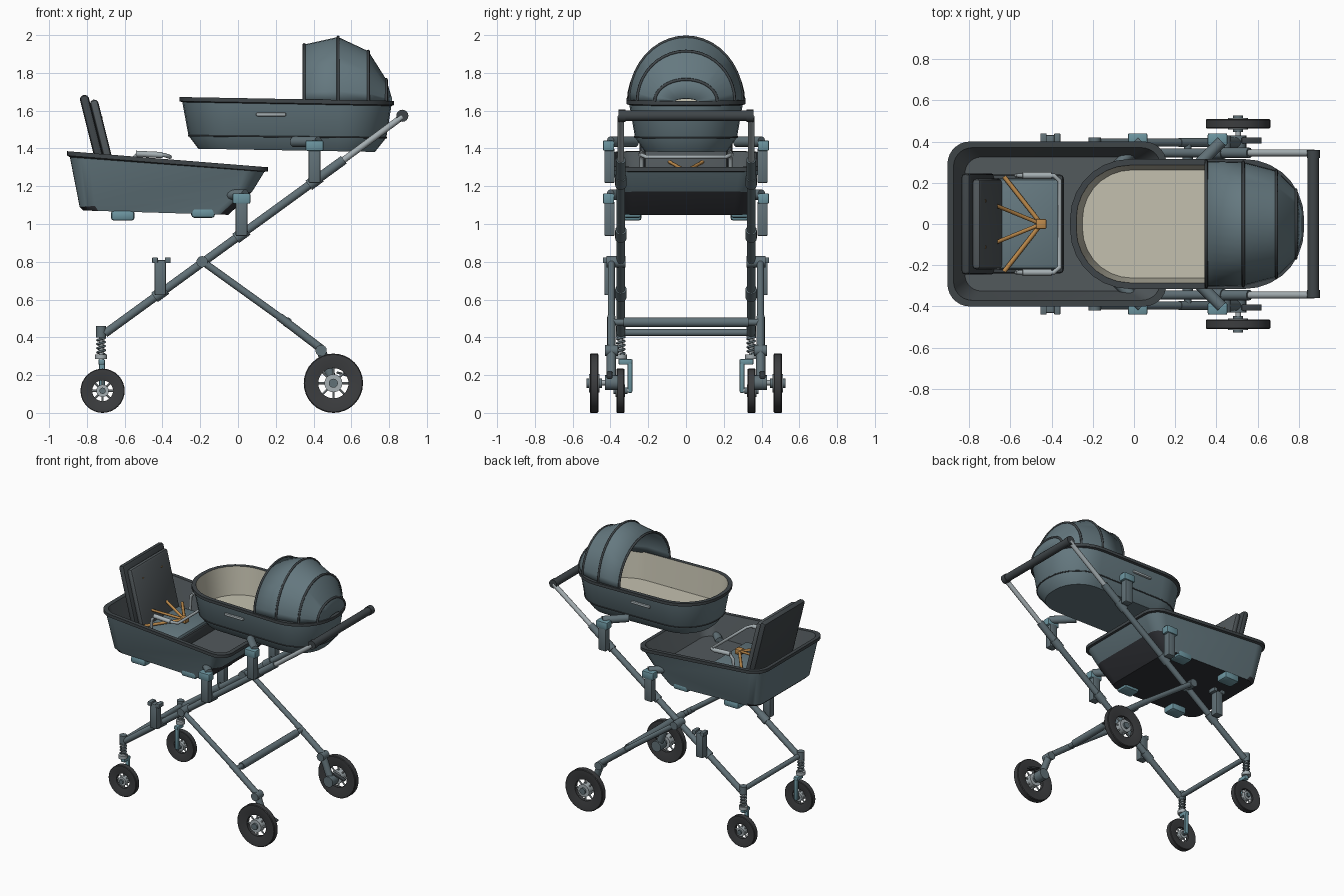
import bpy, bmesh
from math import sin, cos, pi, radians
from mathutils import Vector, Matrix

cube = bpy.data.objects.get("Cube")
if cube:
    bpy.data.objects.remove(cube, do_unlink=True)


def material(name, r, g, b):
    m = bpy.data.materials.new(name)
    m.use_nodes = True
    m.diffuse_color = (r, g, b, 1)
    m.node_tree.nodes["Principled BSDF"].inputs["Base Color"].default_value = (r, g, b, 1)
    return m


FABRIC = material("slate blue fabric", .13, .19, .215)
FRAME = material("frame grey", .12, .165, .185)
TRIM = material("dark trim", .05, .06, .066)
INNER = material("inner grey", .085, .1, .108)
UNDER = material("underside charcoal", .03, .032, .038)
RUBBER = material("rubber", .045, .047, .05)
SILVER = material("silver", .38, .43, .45)
CREAM = material("cream lining", .55, .53, .43)
TEAL = material("teal plastic", .15, .3, .35)
ORANGE = material("orange strap", .5, .25, .07)


def finish(name, bm, mats, smooth=30):
    bmesh.ops.recalc_face_normals(bm, faces=bm.faces[:])
    me = bpy.data.meshes.new(name)
    bm.to_mesh(me)
    bm.free()
    for m in mats:
        me.materials.append(m)
    ob = bpy.data.objects.new(name, me)
    bpy.context.collection.objects.link(ob)
    if smooth:
        bpy.ops.object.select_all(action='DESELECT')
        ob.select_set(True)
        bpy.context.view_layer.objects.active = ob
        bpy.ops.object.shade_smooth_by_angle(angle=radians(smooth))
    return ob


def loft(name, rings, mats, bands=None, caps=True, loop=False, wrap=True, smooth=30):
    """Skin a list of rings; bands gives the material slot of each band."""
    bm = bmesh.new()
    rows = [[bm.verts.new(p) for p in r] for r in rings]
    n = len(rows[0])
    for i in range(len(rows) - (0 if loop else 1)):
        a, b = rows[i], rows[(i + 1) % len(rows)]
        for j in range(n if wrap else n - 1):
            k = (j + 1) % n
            bm.faces.new((a[j], a[k], b[k], b[j])).material_index = bands[i] if bands else 0
    if caps:
        bm.faces.new(rows[0]).material_index = bands[0] if bands else 0
        bm.faces.new(rows[-1]).material_index = bands[-1] if bands else 0
    return finish(name, bm, mats, smooth)


def plan(x0, x1, hy, r, z, slope=0, steps=7):
    """Rounded rectangle at height z, tilted along x."""
    cx, hx, pts = (x0 + x1) / 2, (x1 - x0) / 2, []
    for q, (sx, sy) in enumerate([(1, 1), (-1, 1), (-1, -1), (1, -1)]):
        for i in range(steps + 1):
            a = (q + i / steps) * pi / 2
            x = sx * (hx - r) + r * cos(a)
            pts.append((cx + x, sy * (hy - r) + r * sin(a), z + slope * x))
    return pts


def box(name, center, size, mat, bevel=.008, tilt=0):
    bm = bmesh.new()
    bmesh.ops.create_cube(bm, size=1, matrix=Matrix.Translation(center)
                          @ Matrix.Rotation(tilt, 4, 'Y') @ Matrix.Diagonal((*size, 1)))
    if bevel:
        bmesh.ops.bevel(bm, geom=bm.edges[:], offset=bevel, segments=2, affect='EDGES', profile=.5)
    return finish(name, bm, [mat])


def rod(name, a, b, r, mat, r2=None, sides=16):
    a, b = Vector(a), Vector(b)
    bm = bmesh.new()
    d = b - a
    bmesh.ops.create_cone(bm, cap_ends=True, segments=sides, radius1=r, radius2=r2 or r, depth=d.length,
                          matrix=Matrix.Translation((a + b) / 2) @ d.to_track_quat('Z', 'Y').to_matrix().to_4x4())
    return finish(name, bm, [mat])


def wire(name, pts, r, mat, cyclic=False):
    cu = bpy.data.curves.new(name, 'CURVE')
    cu.dimensions = '3D'
    cu.bevel_depth, cu.bevel_resolution, cu.use_fill_caps = r, 2, True
    sp = cu.splines.new('POLY')
    sp.points.add(len(pts) - 1)
    for p, co in zip(sp.points, pts):
        p.co = (*co, 1)
    sp.use_cyclic_u = cyclic
    cu.materials.append(mat)
    ob = bpy.data.objects.new(name, cu)
    bpy.context.collection.objects.link(ob)


# Bassinet: outer shell, rolled rim, cream lining
loft("bassinet", [plan(-.21, .725, .22, .2, 1.39, -.018), plan(-.262, .785, .27, .25, 1.462, -.01),
                  plan(-.295, .812, .3, .28, 1.635, -.018), plan(-.31, .825, .315, .29, 1.64, -.018),
                  plan(-.31, .825, .315, .29, 1.662, -.018), plan(-.28, .795, .285, .26, 1.662, -.018),
                  plan(-.25, .77, .262, .24, 1.46, -.01)],
     [FABRIC, TRIM, CREAM], [0, 0, 1, 1, 1, 2])
wire("bassinet_seam", plan(-.262, .785, .27, .25, 1.462, -.01), .004, TRIM, True)

# Hood: arches lofted along x, with piping on each rib
def arch(x, hw, h, n=20):
    return [(x, hw * cos(pi * i / n), 1.65 + h * sin(pi * i / n)) for i in range(n + 1)]

ribs = [arch(.35, .305, .3), arch(.53, .3, .34), arch(.69, .258, .265), arch(.785, .165, .115)]
hood = loft("hood", ribs + [arch(.815, .06, .015)], [FABRIC], caps=False, wrap=False, smooth=20)
mod = hood.modifiers.new("thickness", 'SOLIDIFY')
mod.thickness = .01
for i, r in enumerate(ribs):
    wire("hood_piping_%d" % i, r, .008, TRIM)

# Seat tub: sloped front underside, dark floor and rim
tub = loft("seat_tub", [plan(-.82, -.05, .33, .08, 1.06, -.03), plan(-.838, .075, .345, .08, 1.13, .09),
                        plan(-.89, .14, .385, .1, 1.315, -.075), plan(-.905, .158, .4, .11, 1.32, -.08),
                        plan(-.905, .158, .4, .11, 1.343, -.08), plan(-.875, .128, .37, .09, 1.343, -.08),
                        plan(-.82, .05, .325, .08, 1.15, 0)],
           [FABRIC, TRIM, INNER, UNDER], [0, 0, 1, 1, 1, 2])
for p in tub.data.polygons:
    if p.normal.z < -.5 and p.center.z < 1.2:
        p.material_index = 3

# Seat with reclined back panels
box("seat_base", (-.53, 0, 1.185), (.38, .48, .09), TRIM, .02)
box("seat_cushion", (-.52, 0, 1.225), (.33, .44, .05), FABRIC, .02)
box("backrest_shell", (-.755, 0, 1.43), (.048, .49, .52), TRIM, .02, -.245)
box("backrest_cushion", (-.708, 0, 1.425), (.045, .44, .48), INNER, .02, -.245)

# Harness and bumper bar
box("harness_buckle", (-.45, 0, 1.28), (.05, .05, .04), ORANGE)
for s, side in ((1, "left"), (-1, "right")):
    wire("shoulder_strap_" + side, [(-.725, s * .11, 1.57), (-.735, s * .12, 1.54), (-.67, s * .09, 1.33),
                                    (-.45, 0, 1.28)], .01, ORANGE)
    wire("lap_strap_" + side, [(-.63, s * .23, 1.27), (-.45, 0, 1.28)], .011, ORANGE)
    rod("bumper_grip_" + side, (-.54, s * .235, 1.372), (-.4, s * .235, 1.365), .016, SILVER)
half = [(-.57, .235, 1.2), (-.56, .235, 1.34), (-.53, .235, 1.37), (-.39, .235, 1.365), (-.36, .21, 1.355)]
wire("bumper_bar", half + [(x, -y, z) for x, y, z in reversed(half)], .011, SILVER)


def tube_z(x):
    return .42 + .727 * (x + .705)


def wheel(name, x, y, r, w, hole):
    prof = [(hole, -.3), (r * .8, -.5), (r * .97, -.5), (r, -.4), (r, .4), (r * .97, .5), (r * .8, .5), (hole, .3)]
    rings = [[(x + q * cos(a * pi / 16), y + h * w, r + q * sin(a * pi / 16)) for a in range(32)] for q, h in prof]
    loft(name + "_tyre", rings, [RUBBER], caps=False, loop=True)
    rod(name + "_hub", (x, y - w * .6, r), (x, y + w * .6, r), hole * .6, SILVER)
    rod(name + "_hub_cap", (x, y - w * .9, r), (x, y + w * .9, r), hole * .3, FRAME)
    for k in range(8):
        d = Vector((cos(k * pi / 4), 0, sin(k * pi / 4)))
        c = Vector((x, y, r))
        rod(name + "_spoke_%d" % k, c + d * hole * .5, c + d * hole * 1.05, .006, SILVER, sides=8)


for s, side in ((1, "left"), (-1, "right")):
    y = s * .345
    # Main diagonal tube and telescoping handle arm
    rod("main_tube_" + side, (-.705, y, .42), (.56, y, tube_z(.56)), .022, FRAME)
    rod("tube_collar_" + side, (.4, y, tube_z(.4)), (.56, y, tube_z(.56)), .025, FRAME)
    rod("handle_arm_" + side, (.55, y, tube_z(.55)), (.87, y, 1.568), .017, SILVER)
    # Rear leg, pivot and suspension
    ly = s * .395
    rod("rear_leg_" + side, (-.2, ly, .81), (.28, ly, .465), .019, FRAME)
    rod("rear_leg_lower_" + side, (.22, ly, .508), (.44, ly, .34), .022, FRAME)
    rod("leg_pivot_" + side, (-.19, s * .32, .8), (-.19, s * .42, .8), .03, FRAME)
    rod("rear_knuckle_" + side, (.44, s * .36, .33), (.44, s * .43, .33), .03, FRAME)
    rod("rear_swing_arm_" + side, (.44, ly, .33), (.505, ly, .16), .025, FRAME)
    rod("rear_axle_mount_" + side, (.505, s * .36, .16), (.505, s * .43, .16), .04, FRAME)
    rod("rear_axle_" + side, (.505, s * .4, .16), (.505, s * .49, .16), .014, SILVER)
    box("brake_lever_" + side, (.57, s * .405, .2), (.1, .03, .012), TRIM, .004, .3)
    wheel("rear_wheel_" + side, .505, s * .486, .157, .045, .08)
    # Front fork with coil spring
    rod("fork_head_" + side, (-.725, y, .4), (-.725, y, .46), .026, FRAME)
    rod("fork_core_" + side, (-.725, y, .27), (-.725, y, .42), .012, SILVER)
    wire("fork_spring_" + side, [(-.725 + .02 * cos(t * pi / 6), y + .02 * sin(t * pi / 6), .31 + .0018 * t)
                                 for t in range(54)], .006, FRAME)
    rod("fork_ring_" + side, (-.725, y, .285), (-.725, y, .31), .032, SILVER)
    box("fork_bridge_" + side, (-.722, s * .32, .27), (.035, .075, .03), TEAL)
    box("fork_blade_" + side, (-.72, s * .297, .19), (.03, .025, .17), TEAL)
    rod("front_axle_" + side, (-.717, s * .29, .12), (-.717, s * .36, .12), .012, SILVER)
    wheel("front_wheel_" + side, -.717, s * .347, .117, .042, .055)
    # Carrier brackets along the main tube
    for k, (x, top) in enumerate([(-.412, .8), (.018, 1.11), (.405, 1.39)]):
        low = tube_z(x)
        box("bracket_%d_%s" % (k, side), (x, s * .405, (low + top) / 2), (.062, .055, top - low + .02), FRAME)
        rod("clamp_%d_%s" % (k, side), (x - .03, y, tube_z(x - .03)), (x + .03, y, tube_z(x + .03)), .03, FRAME)
        rod("clamp_pin_%d_%s" % (k, side), (x - .03, y, low - .03), (x + .01, y, low - .012), .014, ORANGE)
        if k:
            box("bracket_cap_%d_%s" % (k, side), (x, s * .41, top + .025), (.095, .06, .055), TEAL)
            rod("carrier_arm_%d_%s" % (k, side), (x + .02, s * .4, top + .045),
                (x - .11, s * .27, top + .045), .028, FRAME)
        else:
            for dx in (-.027, .04):
                box("bracket_prong_%s" % side, (x + dx, s * .41, top + .008), (.03, .06, .03), FRAME, .004)
    # Pads under the tub and grip on the bassinet
    for x, z in ((-.61, 1.045), (-.185, 1.06)):
        box("tub_pad_" + side, (x, s * .285, z), (.125, .1, .055), TEAL, .016)
    box("bassinet_grip_" + side, (.175, s * .296, 1.58), (.16, .02, .02), SILVER)

# Cross members and handle
rod("handle_bar", (.87, -.345, 1.573), (.87, .345, 1.573), .028, TRIM)
for s in (1, -1):
    rod("handle_end", (.87, s * .32, 1.573), (.87, s * .358, 1.573), .032, TRIM)
rod("rear_crossbar", (.26, -.395, .48), (.26, .395, .48), .018, FRAME)
rod("rear_crossbar_sleeve", (.26, -.33, .48), (.26, .33, .48), .026, FRAME)
rod("front_crossbar", (-.715, -.345, .425), (-.715, .345, .425), .018, FRAME)
